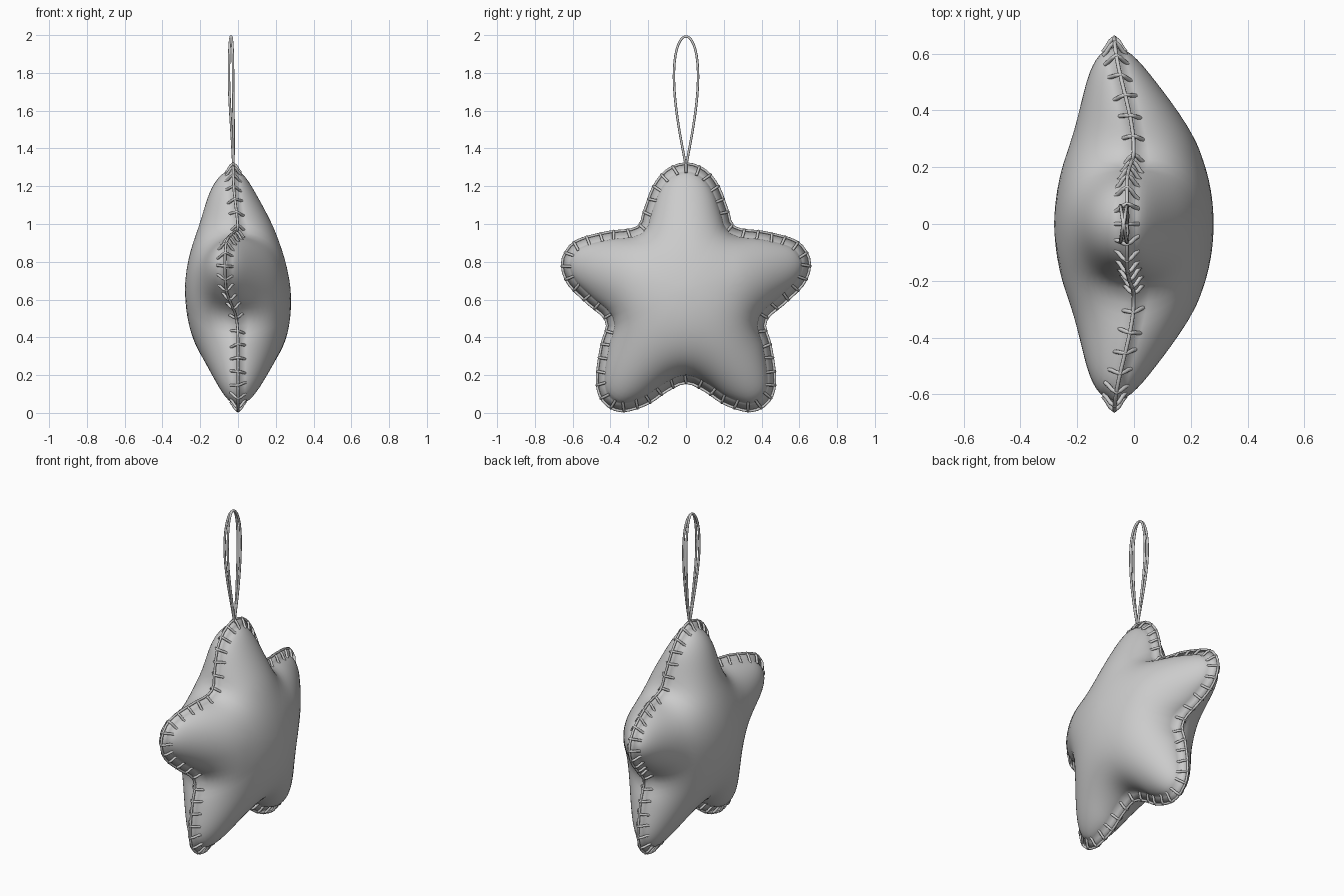
import bpy, bmesh, math
from mathutils import Vector

if "Cube" in bpy.data.objects:
    bpy.data.objects.remove(bpy.data.objects["Cube"])

felt = bpy.data.materials.new("grey felt")
felt.diffuse_color = (0.6, 0.6, 0.6, 1)
felt.use_nodes = True
felt.node_tree.nodes["Principled BSDF"].inputs["Base Color"].default_value = felt.diffuse_color
N, R, FLANGE = 120, 18, 0.036

# Half of the star outline as (y, z), from top tip to bottom notch
half = [(0, 1.32), (.10, 1.285), (.17, 1.2), (.22, 1.07), (.26, .98), (.42, .955),
        (.575, .912), (.64, .845), (.655, .77), (.62, .68), (.525, .585), (.42, .485),
        (.447, .36), (.47, .2), (.46, .1), (.41, .035), (.33, .01), (.205, .048),
        (.1, .118), (0, .16)]
ctrl = [Vector(p) for p in half] + [Vector((-y, z)) for y, z in half[-2:0:-1]]


def catmull(a, b, c, d, t):
    return 0.5 * (2*b + (c - a)*t + (2*a - 5*b + 4*c - d)*t*t + (3*b - a - 3*c + d)*t**3)


def resample(points, count):
    """Evenly spaced points along a smooth closed curve."""
    n = len(points)
    fine = [catmull(points[i-1], points[i], points[(i+1) % n], points[(i+2) % n], k/20)
            for i in range(n) for k in range(20)]
    fine.append(fine[0])
    dist = [0]
    for a, b in zip(fine, fine[1:]):
        dist.append(dist[-1] + (b - a).length)
    out, j = [], 0
    for i in range(count):
        s = dist[-1] * i / count
        while dist[j+1] < s:
            j += 1
        out.append(fine[j].lerp(fine[j+1], (s - dist[j]) / (dist[j+1] - dist[j])))
    return out


def frames(pts):
    """Tangent and outward normal for each point of a clockwise loop."""
    res = []
    for i in range(len(pts)):
        t = (pts[(i+1) % len(pts)] - pts[i-1]).normalized()
        res.append((t, Vector((-t.y, t.x))))
    return res


def smooth(v, a, b):
    t = min(1, max(0, (v - a) / (b - a)))
    return t*t*(3 - 2*t)


def seam_x(p):
    """Gentle sideways bend of the seam."""
    return (-0.07 * smooth(abs(p.x), .26, .68) * smooth(p.y, .4, .65)
            - 0.025 * smooth(p.y, .95, 1.25))


outline = resample(ctrl, N)
inner = [p - n*FLANGE for p, (t, n) in zip(outline, frames(outline))]

# Flat disc of rings, the domain for the stuffing shape
centre = Vector((0, .66))
flat = [centre.lerp(q, 1 - (k/R)**1.5) for k in range(R) for q in inner] + [centre]
last = len(flat) - 1
tris = []
for k in range(R - 1):
    for i in range(N):
        a, b = k*N + i, k*N + (i+1) % N
        tris += [(a, b, b + N), (a, b + N, a + N)]
tris += [((R-1)*N + i, (R-1)*N + (i+1) % N, last) for i in range(N)]

# Inflate like a membrane held at its rim (conjugate gradient solve)
links = [{} for _ in flat]
load = [0.0] * len(flat)
for tri in tris:
    for s in range(3):
        i, j, k = tri[s], tri[(s+1) % 3], tri[(s+2) % 3]
        e, f = flat[i] - flat[k], flat[j] - flat[k]
        area = abs(e.x*f.y - e.y*f.x) + 1e-12
        w = 0.5 * e.dot(f) / area
        links[i][j] = links[i].get(j, 0) + w
        links[j][i] = links[j].get(i, 0) + w
        load[i] += area / 6
diag = [sum(l.values()) for l in links]
rows = [list(l.items()) for l in links]
free = range(N, len(flat))
u = [0.0] * len(flat)
r = [0.0]*N + load[N:]
z = [a/d for a, d in zip(r, diag)]
p = z[:]
rz = sum(a*b for a, b in zip(r, z))
for _ in range(400):
    ap = [0.0] * len(flat)
    for i in free:
        ap[i] = diag[i]*p[i] - sum(w*p[j] for j, w in rows[i])
    alpha = rz / sum(a*b for a, b in zip(p, ap))
    for i in free:
        u[i] += alpha*p[i]
        r[i] -= alpha*ap[i]
        z[i] = r[i] / diag[i]
    new = sum(a*b for a, b in zip(r, z))
    if new < 1e-16:
        break
    p = [a + new/rz*b for a, b in zip(z, p)]
    rz = new
top = max(u)

# Stuffed star: two puffed faces joined by a thin flange
bm = bmesh.new()
rim = [bm.verts.new((seam_x(q), q.x, q.y)) for q in outline]
for side in (1, -1):
    vs = []
    for q, h in zip(flat, u):
        puff = 0.27 * (max(h, 0) / top)**0.54 * (1 + side*0.15*(0.62 - q.y))
        vs.append(bm.verts.new((seam_x(q) + side*(0.01 + puff), q.x, q.y)))
    faces = [tuple(vs[i] for i in t) for t in tris]
    for i in range(N):
        j = (i+1) % N
        faces.append((rim[i], rim[j], vs[j], vs[i]))
    for f in faces:
        bm.faces.new(f)
bmesh.ops.recalc_face_normals(bm, faces=bm.faces)
for f in bm.faces:
    f.smooth = True
mesh = bpy.data.meshes.new("stuffed_star")
bm.to_mesh(mesh)
bm.free()
mesh.materials.append(felt)
bpy.context.collection.objects.link(bpy.data.objects.new("stuffed_star", mesh))


def cords(name, paths, radius, closed=False):
    """Round thread following each path."""
    cu = bpy.data.curves.new(name, 'CURVE')
    cu.dimensions = '3D'
    cu.bevel_depth, cu.bevel_resolution = radius, 2
    cu.use_fill_caps = True
    for path in paths:
        sp = cu.splines.new('POLY')
        sp.points.add(len(path) - 1)
        for pt, co in zip(sp.points, path):
            pt.co = (*co, 1)
        sp.use_cyclic_u = closed
        sp.use_smooth = True
    cu.materials.append(felt)
    bpy.context.collection.objects.link(bpy.data.objects.new(name, cu))


# Thread along the seam edge
cords("edge_thread", [[(seam_x(q), q.x, q.y) for q in outline]], 0.007, True)

# Stitches wrapped over the edge, leaning slightly along it
spots = resample(ctrl, 62)
stitches = []
for i, (q, (t, n)) in enumerate(zip(spots, frames(spots))):
    lean = 0.008 * math.sin(i * 2.3)
    path = []
    for x, inset, s in ((.04, .05, 1), (.028, .034, .7), (.015, .012, .3), (0, -.002, 0),
                        (-.015, .012, -.3), (-.028, .034, -.7), (-.04, .05, -1)):
        c = q - n*inset + t*lean*s
        path.append((seam_x(q) + x, c.x, c.y))
    stitches.append(path)
cords("stitches", stitches, 0.0075)

# Hanging loop: two fine strands with opposite twist
loops = []
for twist in (1, -1):
    path = []
    for k in range(49):
        a = math.pi * 2 * k / 48
        zz = 1.645 - 0.348*math.cos(a)
        y = 0.088 * math.sin(a) * math.sin(a/2)**1.3
        path.append((-0.025 - 0.012*smooth(zz, 1.3, 1.8) + twist*y*0.17, y, zz))
    loops.append(path)
cords("hanging_loop", loops, 0.0065)
